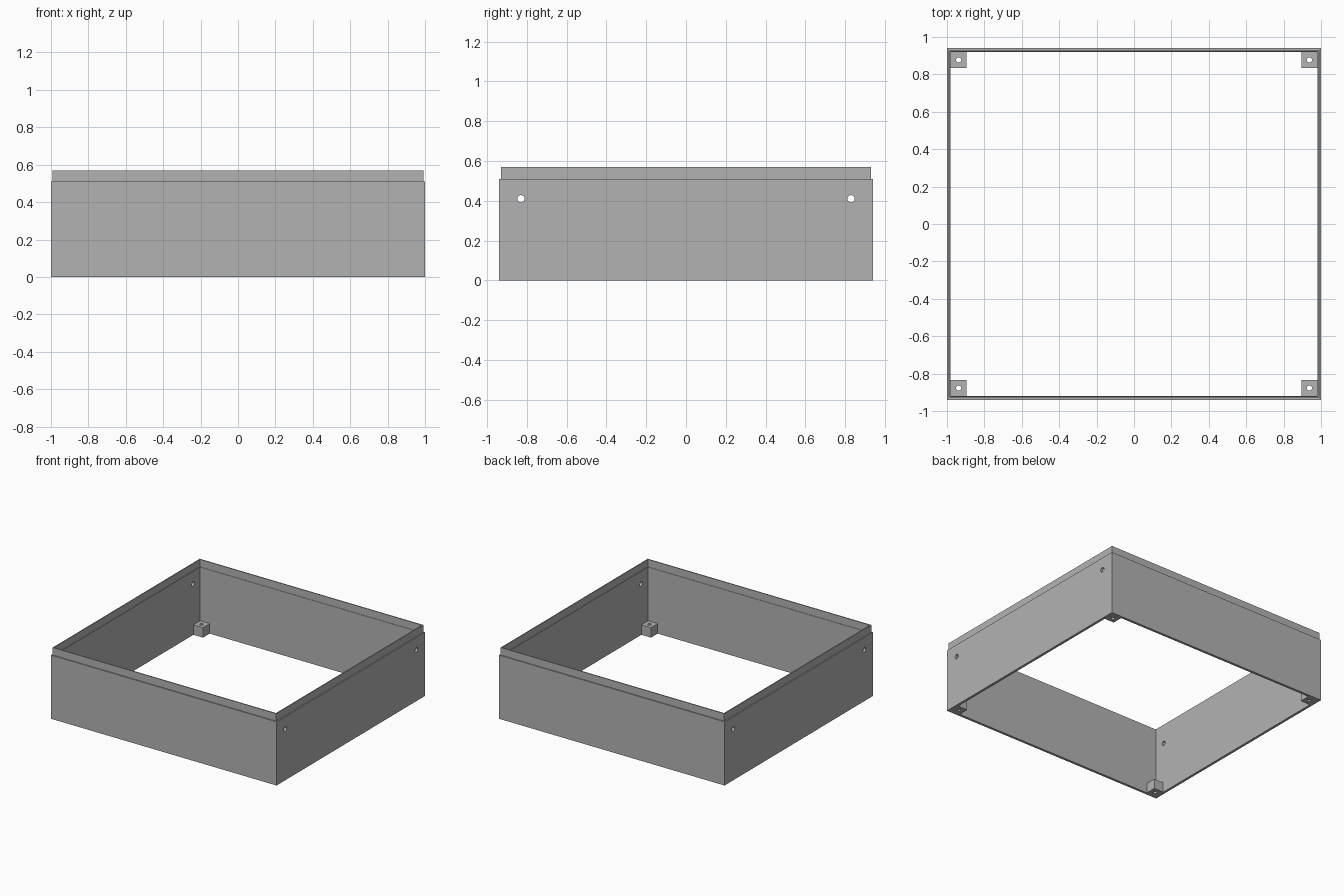
import bpy, bmesh, math
from mathutils import Vector

cube = bpy.data.objects.get("Cube")
if cube:
    bpy.data.objects.remove(cube, do_unlink=True)

grey = bpy.data.materials.new("plain grey")
grey.use_nodes = True
colour = (0.45, 0.45, 0.45, 1)
grey.diffuse_color = colour
grey.node_tree.nodes["Principled BSDF"].inputs["Base Color"].default_value = colour

HX, HY = 1.0, 0.94
WALL, SHOULDER, TOP = 0.02, 0.51, 0.57
CORNERS = ((-1, -1), (1, -1), (1, 1), (-1, 1))


def finish(name, bm):
    bmesh.ops.recalc_face_normals(bm, faces=bm.faces)
    mesh = bpy.data.meshes.new(name)
    bm.to_mesh(mesh)
    bm.free()
    obj = bpy.data.objects.new(name, mesh)
    bpy.context.collection.objects.link(obj)
    mesh.materials.append(grey)
    return obj


def drill(target, name, centre, radius, depth, axis):
    """Cut a round through-hole along the given axis."""
    bm = bmesh.new()
    bmesh.ops.create_cone(bm, cap_ends=True, segments=24, radius1=radius,
                          radius2=radius, depth=depth)
    cutter = finish(name, bm)
    cutter.location = centre
    cutter.rotation_euler = Vector((0, 0, 1)).rotation_difference(Vector(axis)).to_euler()
    cutter.hide_render = True
    cutter.hide_set(True)
    cutter.display_type = 'WIRE'
    mod = target.modifiers.new(name, 'BOOLEAN')
    mod.operation = 'DIFFERENCE'
    mod.solver = 'EXACT'
    mod.object = cutter


# Wall section (inset, height) swept around the rectangle, stepped at the lip
section = [(0, 0), (0, SHOULDER), (0.009, SHOULDER), (0.009, TOP),
           (0.017, TOP), (0.017, SHOULDER), (WALL, SHOULDER), (WALL, 0)]
bm = bmesh.new()
rings = [[bm.verts.new((sx * (HX - d), sy * (HY - d), z)) for sx, sy in CORNERS]
         for d, z in section]
for a, b in zip(rings, rings[1:] + rings[:1]):
    for i in range(4):
        j = (i + 1) % 4
        bm.faces.new((a[i], a[j], b[j], b[i]))
frame = finish("wall_frame", bm)

# Screw holes near the ends of both side walls
for sx, sy in CORNERS:
    drill(frame, "side_hole_cutter", (sx * HX, sy * 0.83, 0.41), 0.018, 0.2, (1, 0, 0))

# Drilled mounting blocks in the bottom corners
SIZE, HEIGHT = 0.085, 0.08
for sx, sy in CORNERS:
    x = sx * (HX - WALL - SIZE / 2)
    y = sy * (HY - WALL - SIZE / 2)
    bm = bmesh.new()
    bmesh.ops.create_cube(bm, size=1)
    bmesh.ops.scale(bm, vec=(SIZE, SIZE, HEIGHT), verts=bm.verts)
    bmesh.ops.translate(bm, vec=(x, y, HEIGHT / 2), verts=bm.verts)
    side = ("back_" if sy > 0 else "front_") + ("left" if sx > 0 else "right")
    block = finish(side + "_mounting_block", bm)
    drill(block, "block_hole_cutter", (x, y, HEIGHT / 2), 0.014, 0.3, (0, 0, 1))
